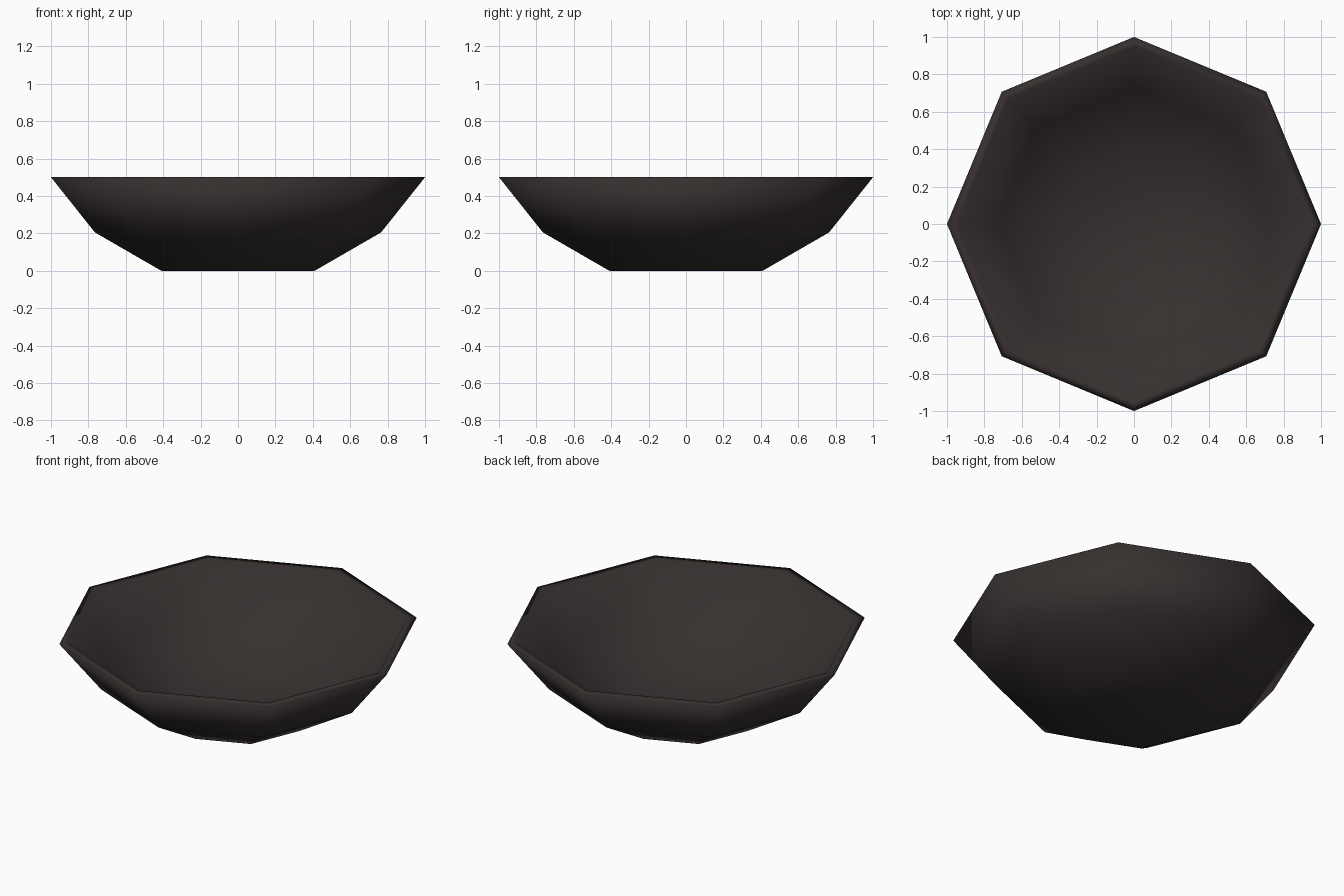
import bpy, bmesh, math

if "Cube" in bpy.data.objects:
    bpy.data.objects.remove(bpy.data.objects["Cube"])

# Dark clay colour
mat = bpy.data.materials.new("dark_brown")
mat.diffuse_color = (0.037, 0.029, 0.028, 1.0)
mat.use_nodes = True
mat.node_tree.nodes["Principled BSDF"].inputs["Base Color"].default_value = mat.diffuse_color

SIDES = 8
# Closed bowl section: outer base, outer wall, rim, inner wall, inner floor (radius, z)
PROFILE = [(0.41, 0.0), (0.765, 0.205), (1.0, 0.5),
           (0.95, 0.5), (0.73, 0.235), (0.395, 0.04)]

bm = bmesh.new()
rings = [[bm.verts.new((r * math.cos(math.tau * i / SIDES),
                        r * math.sin(math.tau * i / SIDES), z))
          for i in range(SIDES)] for r, z in PROFILE]

# Walls between neighbouring rings
for a, b in zip(rings, rings[1:]):
    for i in range(SIDES):
        j = (i + 1) % SIDES
        bm.faces.new((a[i], a[j], b[j], b[i]))

# Underside and inner floor
bm.faces.new(rings[0][::-1])
bm.faces.new(rings[-1])
bmesh.ops.recalc_face_normals(bm, faces=bm.faces[:])

# Soft shading over the whole bowl
for f in bm.faces:
    f.smooth = True

mesh = bpy.data.meshes.new("bowl")
bm.to_mesh(mesh)
bm.free()
mesh.materials.append(mat)
bowl = bpy.data.objects.new("bowl", mesh)
bpy.context.collection.objects.link(bowl)
